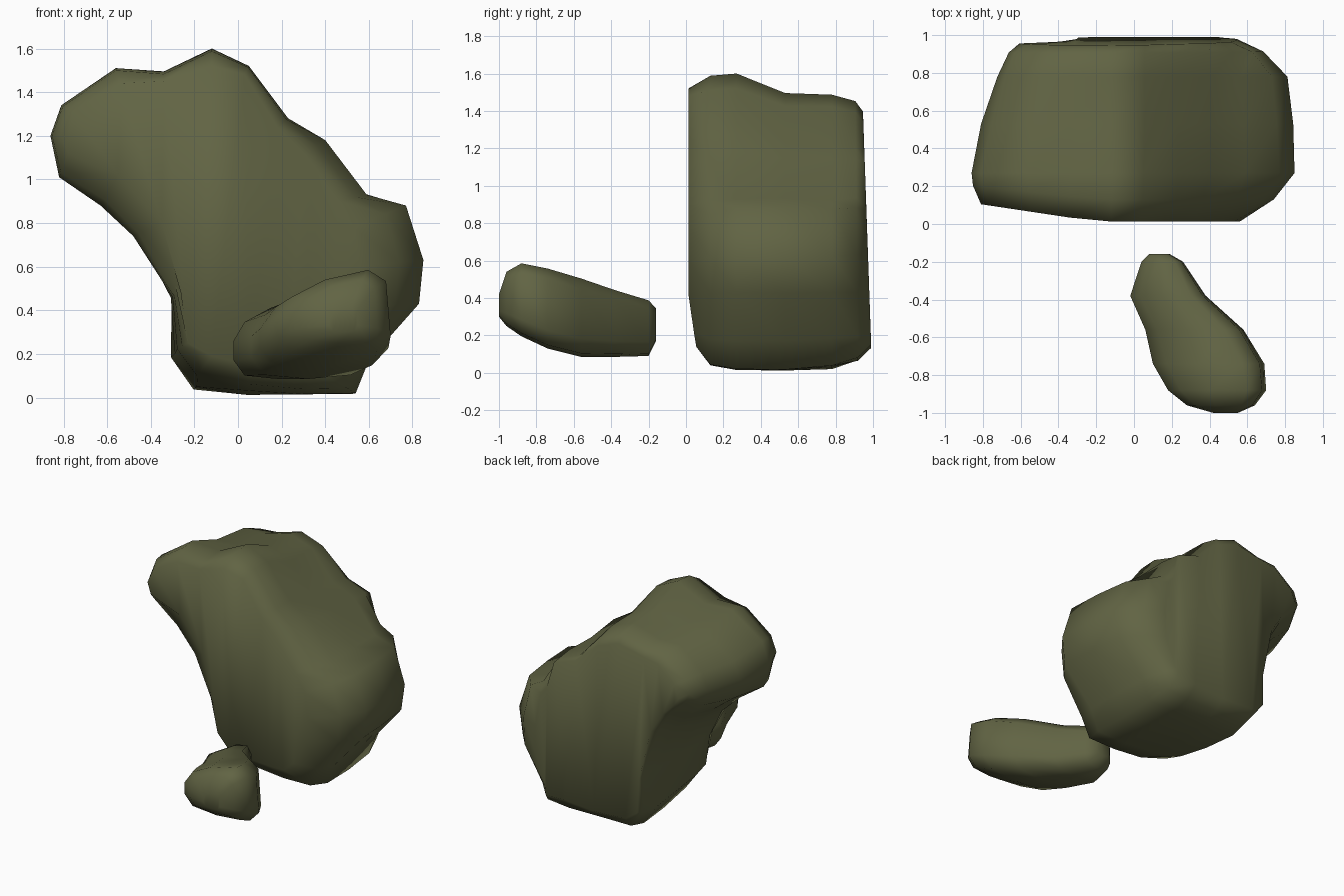
import bpy, bmesh, math, random

if "Cube" in bpy.data.objects:
    bpy.data.objects.remove(bpy.data.objects["Cube"])
random.seed(4)

moss = bpy.data.materials.new("olive stone")
moss.diffuse_color = (0.12, 0.127, 0.057, 1)
moss.use_nodes = True
moss.node_tree.nodes["Principled BSDF"].inputs["Base Color"].default_value = moss.diffuse_color


def loft(name, rings):
    """Skin a list of equal-length closed rings, cap both ends, shade smooth."""
    bm = bmesh.new()
    loops = [[bm.verts.new(p) for p in r] for r in rings]
    n = len(loops[0])
    for a, b in zip(loops, loops[1:]):
        for i in range(n):
            j = (i + 1) % n
            bm.faces.new((a[i], a[j], b[j], b[i]))
    caps = [bm.faces.new(loops[0]), bm.faces.new(loops[-1])]
    bmesh.ops.triangulate(bm, faces=caps, ngon_method='BEAUTY')
    bmesh.ops.recalc_face_normals(bm, faces=bm.faces)
    me = bpy.data.meshes.new(name)
    bm.to_mesh(me)
    bm.free()
    me.materials.append(moss)
    ob = bpy.data.objects.new(name, me)
    bpy.context.collection.objects.link(ob)
    bpy.ops.object.select_all(action='DESELECT')
    ob.select_set(True)
    bpy.context.view_layer.objects.active = ob
    bpy.ops.object.shade_smooth_by_angle(angle=math.radians(80))
    return ob


# Large leaning boulder: widest outline (x, z) and smaller front face outline
WIDE = [(-.86, 1.2), (-.81, 1.34), (-.56, 1.51), (-.34, 1.53), (-.12, 1.6), (.05, 1.52),
        (.23, 1.28), (.4, 1.18), (.59, .93), (.77, .88), (.85, .63), (.83, .43),
        (.6, .17), (.54, .02), (.3, .015), (.05, 0), (-.2, .02), (-.3, .18),
        (-.3, .46), (-.48, .74), (-.63, .88), (-.82, 1.01)]
FACE = [(-.81, 1.2), (-.76, 1.31), (-.54, 1.44), (-.34, 1.45), (-.12, 1.52), (.03, 1.48),
        (.18, 1.24), (.31, 1.11), (.46, .9), (.53, .78), (.56, .6), (.54, .42),
        (.42, .22), (.33, .14), (.22, .14), (.05, .15), (-.12, .19), (-.23, .25),
        (-.26, .48), (-.35, .8), (-.55, 1.02), (-.78, 1.12)]

front = [(x, .013 + max(0, -x - .2) * .15 + max(0, .4 - z) * .16
          + (.05 if 17 <= i <= 20 else 0), z) for i, (x, z) in enumerate(FACE)]

# local dents: saddle in the top edge (3) and chipped front left foot (15-17)
DENT = {3: (0, -.05), 15: (0, .045), 16: (.02, .11), 17: (.03, .06)}

# shoulder ring: between the front face and the widest outline
shoulder = []
for i, ((fx, fz), (wx, wz)) in enumerate(zip(FACE, WIDE)):
    t = .85 if i < 7 else .62 if i < 12 else .8
    dx, dz = DENT.get(i, (0, 0))
    shoulder.append((fx + (wx - fx) * t + dx, .13 + max(0, -fx - .2) * .12,
                     fz + (wz - fz) * t + dz * .7))


def back_ring(y, left, right, top, lift, lean=0.0, under=0.0, jitter=.008, dent=0.0):
    """Wide outline squeezed separately at its left, right, top and bottom."""
    ring = []
    for i, (x, z) in enumerate(WIDE):
        if i >= 19:
            z += under          # overhang gets thinner towards the back
        if x < -.3:
            x = -.3 + (x + .3) * left
        if x > .4:
            x = .4 + (x - .4) * right
        if z > 1:
            z = 1 + (z - 1) * top
        if z < .25:
            z += lift * (.25 - z) / .25
        dx, dz = DENT.get(i, (0, 0))
        ring.append((x + dx * dent + random.uniform(-jitter, jitter), y - lean * z,
                     max(0, z + dz * dent + random.uniform(-jitter, jitter))))
    return ring


loft("large_boulder", [
    front,
    shoulder,
    back_ring(.27, 1, 1, 1, 0, jitter=0, dent=.7),
    back_ring(.53, .9, .97, .83, 0, under=0, dent=.2),
    back_ring(.78, .75, .91, .82, .02, under=.04),
    back_ring(.92, .64, .62, .75, .06, lean=.01, under=.09),
    back_ring(.995, .54, .32, .66, .14, lean=.035, under=.1),
])

# Small boulder in front: sections as (y, left, right, bottom, top)
SECTIONS = [(-.16, .08, .19, .17, .36), (-.2, .04, .26, .09, .395), (-.38, -.02, .38, .085, .43),
            (-.56, .06, .58, .085, .48), (-.74, .1, .69, .13, .525),
            (-.88, .18, .7, .195, .56), (-.96, .28, .64, .25, .53), (-1.0, .42, .55, .3, .43)]
small = []
for y, l, r, b, t in SECTIONS:
    ring = []
    for k in range(10):
        a = math.tau * k / 10 + math.pi / 10
        c, s = math.cos(a), math.sin(a)
        c, s = [math.copysign(min(1, abs(v) ** .6 * 1.03), v) for v in (c, s)]
        # the top rises to the right, and the right flank slopes in towards it
        z = (b + t) / 2 + (t - b) / 2 * s + (.08 * (r - l) / .5 * c - .02 if .1 < s else 0)
        x = (l + r) / 2 + (r - l) / 2 * c
        if c > 0 and s > 0:
            x -= .08 * s * (r - l)
        ring.append((x, y, min(z, .585)))
    small.append(ring)
loft("small_boulder", small)
